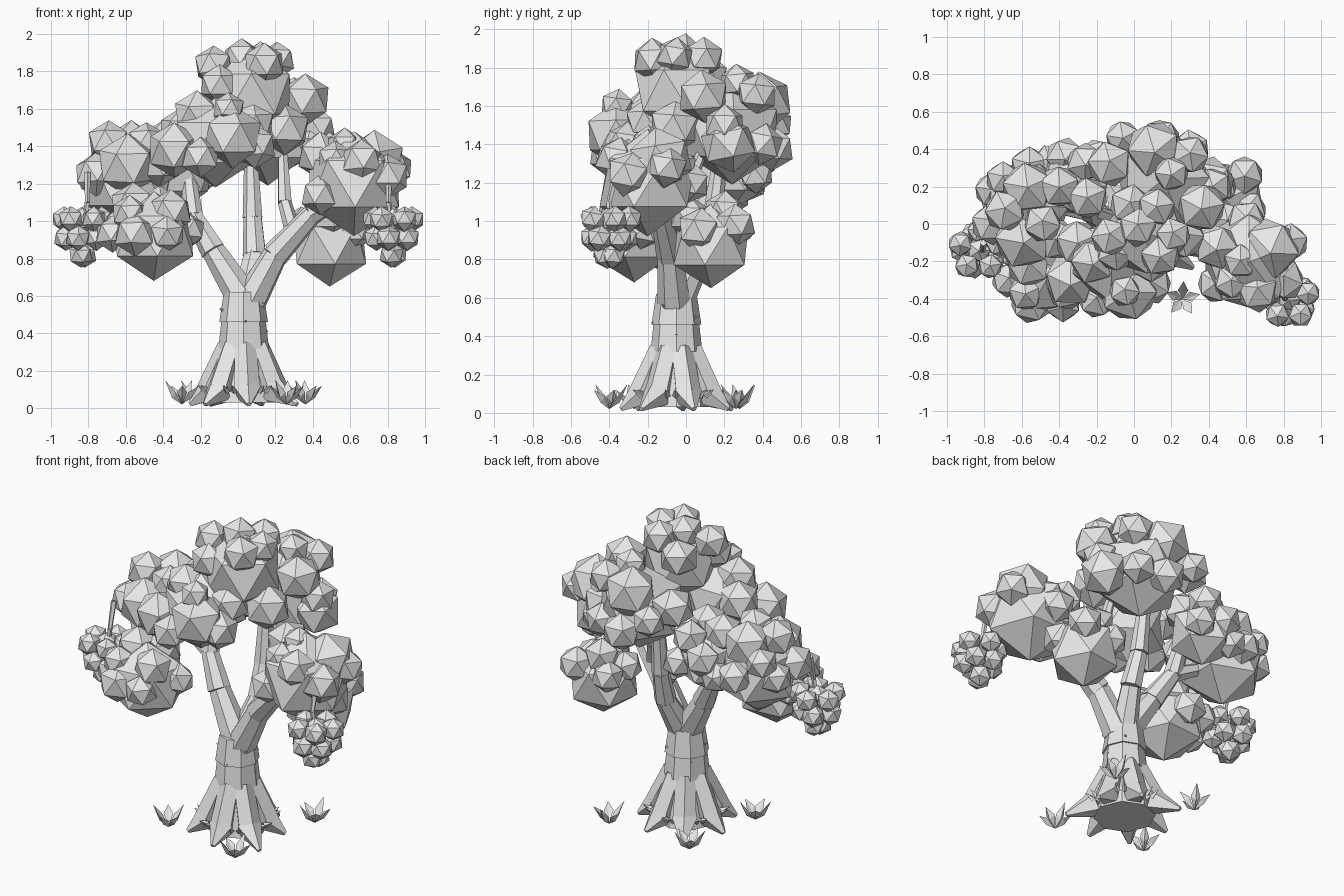
import bpy, bmesh, math, random
from mathutils import Vector, Matrix

random.seed(7)
if "Cube" in bpy.data.objects:
    bpy.data.objects.remove(bpy.data.objects["Cube"], do_unlink=True)

GREY = (0.8, 0.8, 0.8, 1.0)
mat = bpy.data.materials.new("plain_grey")
mat.use_nodes = True
mat.diffuse_color = GREY
mat.node_tree.nodes["Principled BSDF"].inputs["Base Color"].default_value = GREY


def finish(bm, name):
    mesh = bpy.data.meshes.new(name)
    bmesh.ops.recalc_face_normals(bm, faces=bm.faces)
    bm.to_mesh(mesh)
    bm.free()
    mesh.materials.append(mat)
    obj = bpy.data.objects.new(name, mesh)
    bpy.context.collection.objects.link(obj)
    return obj


def ball(bm, centre, radius, tilt=0.2):
    """Faceted twenty-sided ball, pole roughly upward."""
    rot = (Matrix.Rotation(random.uniform(-tilt, tilt), 4, 'X')
           @ Matrix.Rotation(random.uniform(0, math.tau), 4, 'Z'))
    bmesh.ops.create_icosphere(bm, subdivisions=1, radius=radius,
                               matrix=Matrix.Translation(centre) @ rot)


def limb(bm, a, b, r1, r2, sides=7):
    """Tapered prism between two points."""
    a, b = Vector(a), Vector(b)
    d = b - a
    turn = d.to_track_quat('Z', 'Y').to_matrix().to_4x4()
    bmesh.ops.create_cone(bm, cap_ends=True, segments=sides, radius1=r1, radius2=r2,
                          depth=d.length, matrix=Matrix.Translation((a + b) / 2) @ turn)


def chain(name, points, radii, sides=7):
    """Run of prisms with a small collar at every joint."""
    bm = bmesh.new()
    for i in range(len(points) - 1):
        limb(bm, points[i], points[i + 1], radii[i], radii[i + 1] * 0.92, sides)
    return finish(bm, name)


def clump(name, core, *puffs):
    """Large upright core ball with smaller balls around it, each x, y, z, radius."""
    bm = bmesh.new()
    ball(bm, core[:3], core[3], 0)
    for x, y, z, r in puffs:
        ball(bm, (x, y, z), r)
    return finish(bm, name)


# Trunk and flared foot
MID = Vector((0.03, -0.05, 0))
up = lambda z, x=0, y=0: MID + Vector((x, y, z))
chain("trunk", [up(0.03), up(0.32), up(0.46), up(0.62)], [0.18, 0.135, 0.13, 0.115], 8)

# Buttress roots
for i in range(7):
    a = math.tau * i / 7 - math.pi / 2 + 0.1
    reach = 0.29 + 0.05 * (i % 3 == 1)
    out = Vector((math.cos(a), math.sin(a), 0))
    chain(f"root_{i + 1}",
          [MID + out * 0.08 + Vector((0, 0, 0.33)), MID + out * 0.18 + Vector((0, 0, 0.1)),
           MID + out * reach + Vector((0, 0, 0.02))],
          [0.062, 0.078, 0.015], 5)

# Branches
chain("left_branch", [(0.07, -0.06, 0.58), (0.2, -0.08, 0.82), (0.4, -0.13, 1.04), (0.6, -0.2, 1.15)],
      [0.09, 0.075, 0.06, 0.04])
chain("right_branch", [(0.02, -0.05, 0.6), (-0.13, 0, 0.84), (-0.24, 0.06, 1.03), (-0.27, 0.14, 1.3)],
      [0.09, 0.07, 0.055, 0.04])
chain("back_branch", [(0.05, -0.03, 0.6), (0.09, 0.08, 0.82), (0.08, 0.14, 1.02), (0.07, 0.18, 1.35)],
      [0.08, 0.065, 0.055, 0.04])
chain("side_branch", [(0.3, -0.1, 0.92), (0.25, -0.02, 1.1), (0.24, 0.08, 1.35)], [0.045, 0.04, 0.03], 6)
chain("outer_right_branch", [(-0.24, 0.06, 1.03), (-0.42, 0.09, 1.12), (-0.58, 0.12, 1.2)],
      [0.05, 0.04, 0.03], 6)

# Bark knots
bm = bmesh.new()
for i in range(6):
    a = i * 2.4
    out = Vector((math.cos(a), math.sin(a), 0.4))
    p = up(0.36 + 0.03 * i)
    limb(bm, p + out * 0.1, p + out * 0.13, 0.012, 0.004, 4)
finish(bm, "bark_knots")

# Foliage
clump("crown_leaves", (.07, -.05, 1.68, .24),
      (.14, -.17, 1.84, .115), (-.1, -.15, 1.73, .11), (-.13, -.07, 1.83, .11), (.02, -.02, 1.87, .11),
      (.21, -.06, 1.86, .1), (.12, .09, 1.85, .11), (-.02, .1, 1.76, .12))
clump("front_leaves", (-.12, -.2, 1.42, .24),
      (-.03, -.36, 1.45, .17), (-.34, -.3, 1.38, .15), (-.22, -.2, 1.57, .13), (.09, -.32, 1.4, .12),
      (-.2, -.4, 1.34, .11), (-.05, -.36, 1.6, .09), (.08, -.2, 1.52, .12), (-.3, -.1, 1.48, .13))
clump("back_leaves", (.16, .24, 1.46, .27),
      (.36, .09, 1.65, .14), (.25, -.06, 1.49, .14), (.42, .2, 1.5, .11), (.11, .4, 1.62, .16),
      (.3, .37, 1.66, .11), (-.06, .46, 1.5, .1), (.2, .27, 1.72, .1), (.4, .22, 1.4, .15),
      (.14, .45, 1.38, .12), (-.13, .32, 1.55, .13), (.3, .4, 1.4, .11))
clump("back_right_leaves", (-.32, .23, 1.25, .2),
      (-.37, .36, 1.3, .11), (-.2, .36, 1.24, .1), (-.4, .2, 1.42, .12), (-.26, .33, 1.4, .11),
      (-.25, .14, 1.42, .12), (-.45, .33, 1.2, .1))
clump("right_leaves", (-.58, .1, 1.2, .26),
      (-.59, -.08, 1.3, .17), (-.57, .19, 1.39, .15), (-.76, 0, 1.25, .12), (-.69, .07, 1.42, .12),
      (-.49, 0, 1.42, .11), (-.56, .31, 1.22, .11), (-.76, .18, 1.22, .1), (-.7, .24, 1.32, .1),
      (-.42, -.08, 1.3, .12))
clump("low_right_leaves", (-.45, -.27, .92, .24),
      (-.55, -.42, .93, .12), (-.36, -.35, 1.05, .12), (-.38, -.43, .93, .1), (-.67, -.3, .93, .1),
      (-.56, -.22, 1.08, .13), (-.58, -.37, 1.04, .1), (-.27, -.22, .95, .1), (-.42, -.15, 1.08, .11),
      (-.47, -.07, .95, .11), (-.63, -.15, .98, .1))
clump("left_leaves", (.62, -.2, 1.2, .28),
      (.73, -.13, 1.32, .17), (.44, -.12, 1.35, .13), (.44, -.32, 1.14, .11), (.83, -.1, 1.28, .11),
      (.66, -.36, 1.32, .12), (.52, -.31, 1.33, .1), (.57, -.2, 1.4, .1), (.8, -.3, 1.24, .12),
      (.6, .02, 1.2, .11))
clump("low_left_leaves", (.49, .13, .87, .22),
      (.59, .26, .98, .11), (.6, .07, .95, .12), (.45, .2, 1.05, .11), (.38, .25, .95, .1),
      (.5, .02, 1.02, .11), (.34, .12, .98, .1))

# Hanging fruit bunches
for side, x, y in (("left", 0.83, -0.4), ("right", -0.83, -0.14)):
    bm = bmesh.new()
    for z, ring, count in ((1.01, 0.105, 5), (0.91, 0.09, 5), (0.82, 0.02, 2), (1.0, 0, 1)):
        for i in range(count):
            a = math.tau * i / count + z * 9
            ball(bm, (x + ring * math.cos(a), y + ring * math.sin(a), z), 0.07)
    finish(bm, side + "_fruit_bunch")
    inner = x * 0.97
    chain(side + "_fruit_stalk", [(inner, y + 0.04, 1.26), (inner, y, 1.1), (x, y, 0.95)],
          [0.018, 0.015, 0.012], 5)


# Plant tufts around the foot
def tuft(name, x, y):
    bm = bmesh.new()
    base = Vector((x, y, 0.02))
    for i in range(5):
        a = math.tau * i / 5 + x
        out = Vector((math.cos(a), math.sin(a), 0))
        side = Vector((-out.y, out.x, 0)) * 0.028
        z = Vector((0, 0, 1))
        height = 0.13 if i % 2 else 0.1
        root = bm.verts.new(base)
        tip = bm.verts.new(base + out * 0.095 + z * height)
        wings = [bm.verts.new(base + out * 0.045 + z * 0.065 + s * side) for s in (-1, 1)]
        for depth in (0.04, 0.055):
            ridge = bm.verts.new(base + out * depth + z * (0.09 - depth))
            for w in wings:
                bm.faces.new((root, w, ridge))
                bm.faces.new((w, tip, ridge))
    finish(bm, name)


for i, (x, y) in enumerate(((0.26, -0.4), (0.36, 0.26), (-0.3, -0.27), (-0.22, 0.28))):
    tuft(f"tuft_{i + 1}", x, y)

# Small leaf sprigs on the root shoulders
bm = bmesh.new()
for i in range(7):
    a = math.tau * i / 7 - math.pi / 2 + 0.1
    for turn in (-0.35, 0.35):
        out = Vector((math.cos(a + turn), math.sin(a + turn), 0))
        p = MID + out * 0.2 + Vector((0, 0, 0.09))
        limb(bm, p, p + out * 0.05 + Vector((0, 0, 0.03)), 0.018, 0.003, 4)
finish(bm, "root_sprigs")
